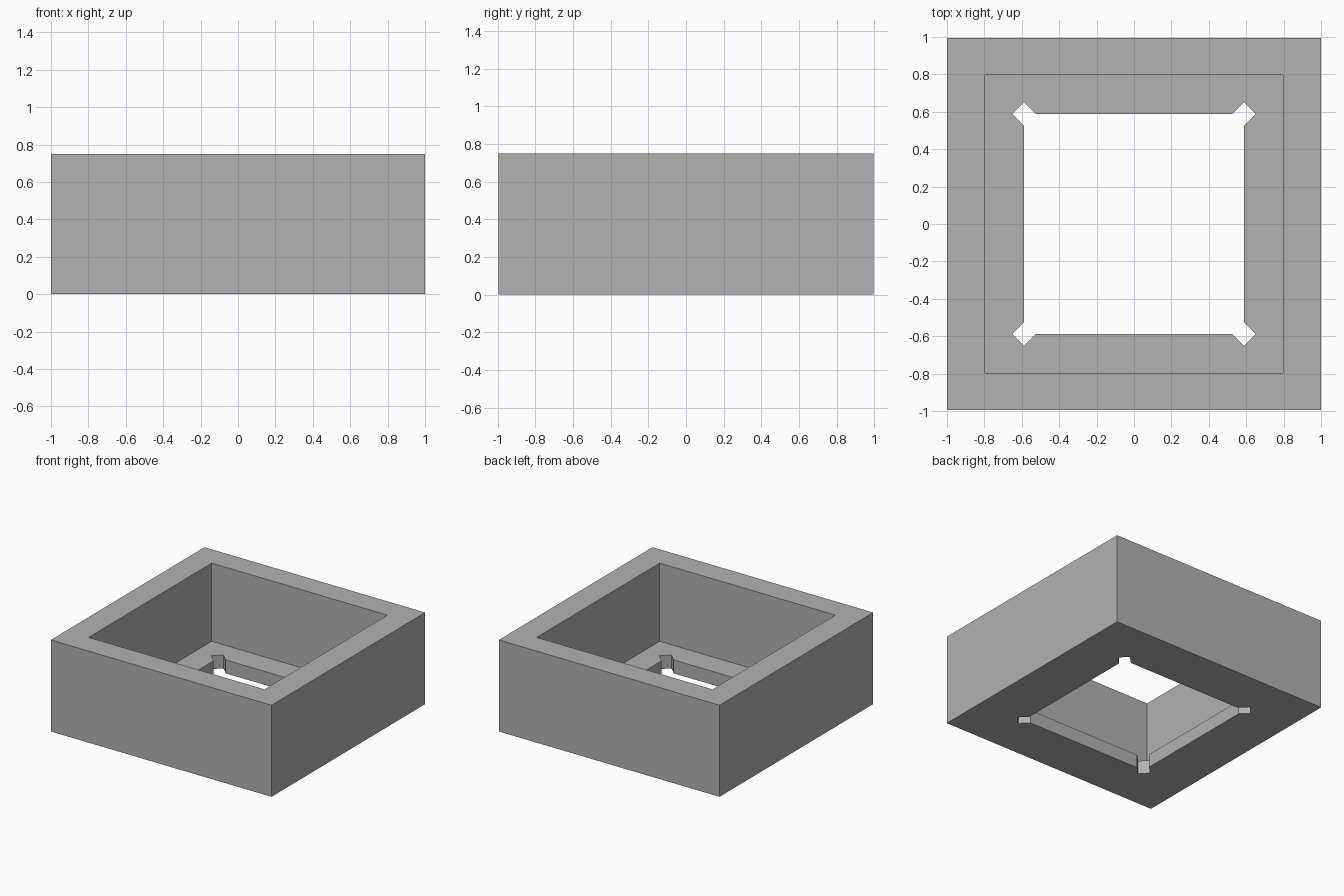
import bpy
import bmesh

cube = bpy.data.objects.get("Cube")
if cube:
    bpy.data.objects.remove(cube, do_unlink=True)

HEIGHT, FLOOR = 0.75, 0.11
OUTER_X, OUTER_Y = 1.0, 0.994
CAVITY = 0.796
HOLE, NOTCH = 0.587, 0.064
CORNERS = [(1, 1), (-1, 1), (-1, -1), (1, -1)]

grey = bpy.data.materials.new("plain grey")
grey.use_nodes = True
colour = (0.445, 0.445, 0.445, 1)
grey.diffuse_color = colour
grey.node_tree.nodes["Principled BSDF"].inputs["Base Color"].default_value = colour


def rectangle(hx, hy):
    return [(sx * hx, sy * hy) for sx, sy in CORNERS]


def notched_square(half, d):
    """Square outline with a diamond relief centred on each corner."""
    points = []
    for sx, sy in CORNERS:
        corner = [(half, half - d), (half + d, half), (half, half + d), (half - d, half)]
        if sx * sy < 0:
            corner.reverse()
        points += [(sx * x, sy * y) for x, y in corner]
    return points


bm = bmesh.new()


def ring(outline, z):
    verts = [bm.verts.new((x, y, z)) for x, y in outline]
    return [bm.edges.new((v, verts[(i + 1) % len(verts)])) for i, v in enumerate(verts)]


def wall(lower, upper):
    for a, b in zip(lower, upper):
        bm.faces.new((a.verts[0], a.verts[1], b.verts[1], b.verts[0]))


def flat_frame(outside, inside):
    bmesh.ops.triangle_fill(bm, edges=outside + inside, use_beauty=True, normal=(0, 0, 1))


# Outer block, cavity and notched floor opening
outer_low, outer_high = (ring(rectangle(OUTER_X, OUTER_Y), z) for z in (0, HEIGHT))
cavity_low, cavity_high = (ring(rectangle(CAVITY, CAVITY), z) for z in (FLOOR, HEIGHT))
hole_low, hole_high = (ring(notched_square(HOLE, NOTCH), z) for z in (0, FLOOR))

for low, high in ((outer_low, outer_high), (cavity_low, cavity_high), (hole_low, hole_high)):
    wall(low, high)

# Underside, rim and cavity floor
flat_frame(outer_low, hole_low)
flat_frame(outer_high, cavity_high)
flat_frame(cavity_low, hole_high)

bmesh.ops.recalc_face_normals(bm, faces=bm.faces[:])
mesh = bpy.data.meshes.new("open_box")
bm.to_mesh(mesh)
bm.free()
mesh.materials.append(grey)
box = bpy.data.objects.new("open_box", mesh)
bpy.context.collection.objects.link(box)
